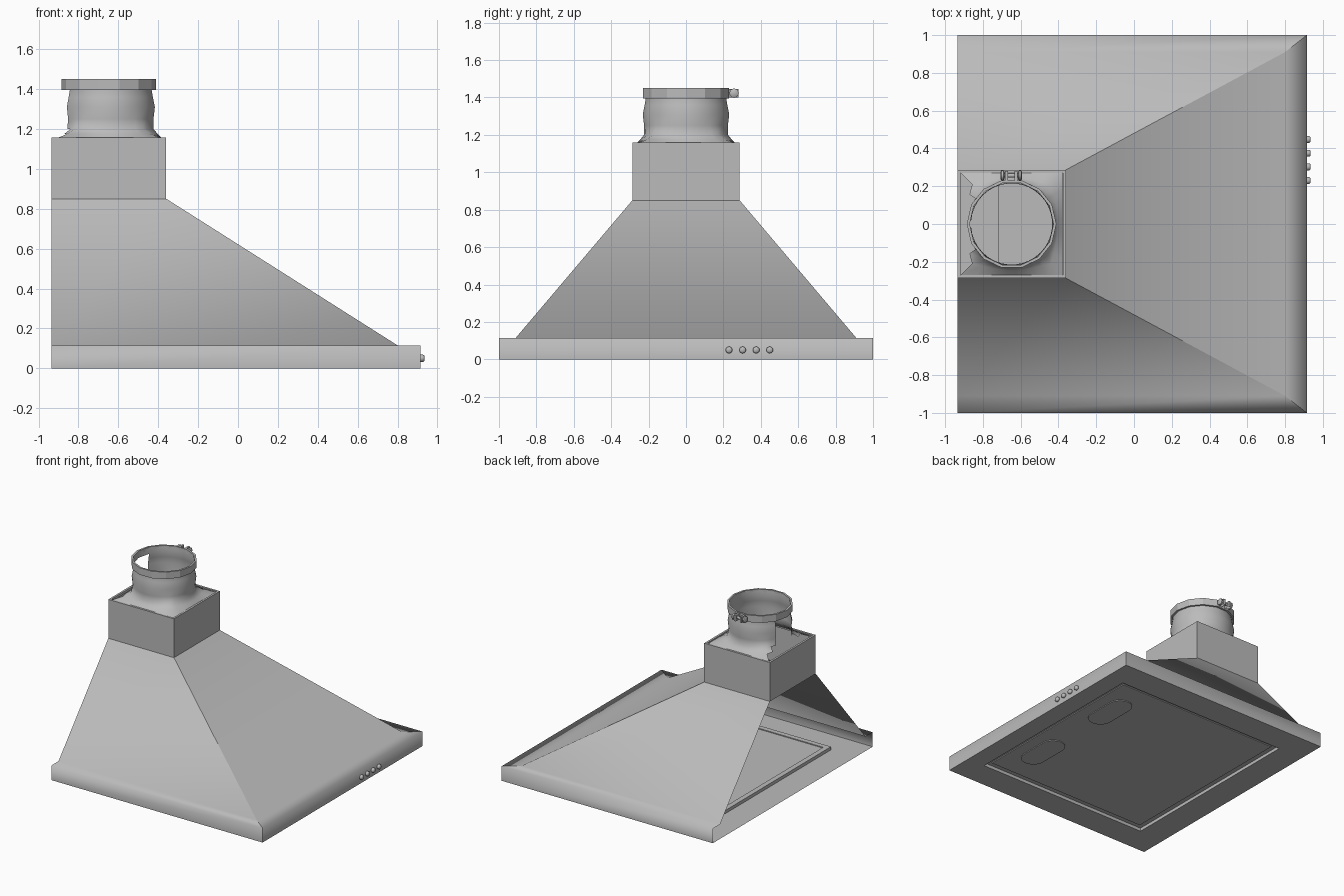
import bpy, math
from math import sin, cos, pi, radians
from mathutils import Matrix, Vector

cube = bpy.data.objects.get("Cube")
if cube:
    bpy.data.objects.remove(cube)

steel = bpy.data.materials.new("brushed grey steel")
steel.use_nodes = True
GREY = (0.5, 0.5, 0.5, 1)
steel.diffuse_color = GREY
steel.node_tree.nodes["Principled BSDF"].inputs["Base Color"].default_value = GREY


def build(name, verts, faces, smooth=None):
    """Mesh object; smooth is None (flat), 'all', or a sharp-edge angle in degrees."""
    mesh = bpy.data.meshes.new(name)
    mesh.from_pydata([tuple(v) for v in verts], [], faces)
    mesh.materials.append(steel)
    obj = bpy.data.objects.new(name, mesh)
    bpy.context.collection.objects.link(obj)
    if smooth == "all":
        mesh.shade_smooth()
    elif smooth:
        bpy.ops.object.select_all(action="DESELECT")
        obj.select_set(True)
        bpy.context.view_layer.objects.active = obj
        bpy.ops.object.shade_smooth_by_angle(angle=radians(smooth))
    return obj


def loft(name, rings, closed=True, cap=False, smooth=None, keep=lambda i, j: True):
    """Skin a list of equal-length point rings."""
    n = len(rings[0])
    verts = [p for r in rings for p in r]
    faces = [(i * n + j, i * n + (j + 1) % n, (i + 1) * n + (j + 1) % n, (i + 1) * n + j)
             for i in range(len(rings) - 1) for j in range(n if closed else n - 1)
             if keep(i, j)]
    if cap:
        faces.append(tuple(range(len(verts) - n, len(verts))))
    return build(name, verts, faces, smooth)


def rect(x0, x1, y, z):
    return [(x0, -y, z), (x1, -y, z), (x1, y, z), (x0, y, z)]


def circle(cx, cy, r, z, n):
    return [(cx + r * cos(2 * pi * k / n), cy + r * sin(2 * pi * k / n), z) for k in range(n)]


def cylinder_x(name, x0, x1, y, z, r, n, dome=0.7):
    """Solid along x with slightly chamfered ends."""
    c = (x1 - x0) * 0.25
    spec = [(x0, 0.001), (x0, r * dome), (x0 + c, r), (x1 - c, r), (x1, r * dome)]
    rings = [[(x, y + q * cos(2 * pi * k / n), z + q * sin(2 * pi * k / n)) for k in range(n)]
             for x, q in spec]
    return loft(name, rings, cap=True, smooth=50)


BACK, FRONT, LIP = -0.935, 0.915, 0.115
NECK_X, NECK_Y, NECK_Z0, NECK_Z1 = -0.36, 0.287, 0.85, 1.158

# Canopy: three smooth strips running skirt, ledge, slope; the wall side is open
loft("canopy_control_side", [
    [(FRONT, -1, 0), (FRONT, 1, 0)],
    [(FRONT, -1, LIP), (FRONT, 1, LIP)],
    [(0.80, -0.91, LIP), (0.80, 0.91, LIP)],
    [(NECK_X, -NECK_Y, NECK_Z0), (NECK_X, NECK_Y, NECK_Z0)]], closed=False, smooth="all")
for s, side in ((1, "back"), (-1, "front")):
    ends = (FRONT, BACK) if s > 0 else (BACK, FRONT)
    slope_x = {FRONT: 0.80, BACK: BACK}
    neck_x = {FRONT: NECK_X, BACK: BACK}
    loft("canopy_" + side, [
        [(x, s, 0) for x in ends],
        [(x, s, LIP) for x in ends],
        [(slope_x[x], s * 0.91, LIP) for x in ends],
        [(neck_x[x], s * NECK_Y, NECK_Z0) for x in ends]], closed=False, smooth="all")

# Underside: border, recess and filter panel
loft("underside", [
    rect(BACK, FRONT, 1, 0),
    rect(-0.72, 0.765, 0.785, 0),
    rect(-0.72, 0.765, 0.785, 0.025),
    rect(-0.68, 0.725, 0.745, 0.025),
    rect(-0.68, 0.725, 0.745, 0.018)], cap=True)

# Lamp covers: thin rounded plates
for s, side in ((1, "back"), (-1, "front")):
    outline = []
    for k in range(26):
        a = pi * (k if k < 13 else k - 1) / 12
        shift = 0.11 if k < 13 else -0.11
        outline.append((0.545 + 0.09 * cos(a), s * 0.38 + shift + 0.09 * sin(a)))
    loft("lamp_cover_" + side,
         [[(x, y, z) for x, y in outline] for z in (0.018, 0.012)], cap=True)

# Square neck with a thin folded rim
IN = 0.016
loft("neck", [
    rect(BACK, NECK_X, NECK_Y, NECK_Z0),
    rect(BACK, NECK_X, NECK_Y, NECK_Z1),
    rect(BACK + IN, NECK_X - IN, NECK_Y - IN, NECK_Z1),
    rect(BACK + IN, NECK_X - IN, NECK_Y - IN, NECK_Z1 - 0.02)])

# Square-to-round duct adapter, open towards the wall
CX, N = -0.648, 36
levels = [(1.15, 1, 0.27), (1.175, 0.5, 0.245), (1.20, 0.2, 0.225), (1.25, 0, 0.225),
          (1.31, 0, 0.232), (1.36, 0, 0.222), (1.40, 0, 0.215), (1.44, 0, 0.218)]
rings = []
for z, square, r in levels:
    ring = []
    for k in range(N):
        a = 2 * pi * k / N + pi / 4
        q = r * (1 - square + square / max(abs(cos(a)), abs(sin(a))))
        ring.append((CX + q * cos(a), q * sin(a), z))
    rings.append(ring)


def closed_side(i, j):
    angle = (45 + (j + 0.5) * 360 / N) % 360
    gap = (44, 35, 25, 25, 25, 25, 0)[i]
    return abs(angle - 180) > gap


loft("duct_adapter", rings, smooth=60, keep=closed_side)

# Hose clamp band
SIDES = 14
loft("clamp_band", [circle(CX, 0, r, z, SIDES) for r, z in
                    ((0.222, 1.395), (0.237, 1.395), (0.237, 1.45),
                     (0.222, 1.45), (0.222, 1.395))])

# Clamp ears and bolt
for x, part in ((-0.675, "left"), (-0.625, "right")):
    loft("clamp_ear_" + part, [
        [(x - 0.008, 0.22, z), (x + 0.008, 0.22, z), (x + 0.008, 0.28, z), (x - 0.008, 0.28, z)]
        for z in (1.4, 1.446)], cap=True)
cylinder_x("clamp_bolt", -0.70, -0.60, 0.257, 1.423, 0.011, 8)
cylinder_x("clamp_bolt_head", -0.708, -0.685, 0.257, 1.423, 0.026, 8)
cylinder_x("clamp_nut", -0.615, -0.592, 0.257, 1.423, 0.026, 8)

# Control buttons
for i in range(4):
    cylinder_x("control_button_%d" % (i + 1), FRONT - 0.005, 0.935,
               0.23 + 0.0725 * i, 0.05, 0.018, 16)
